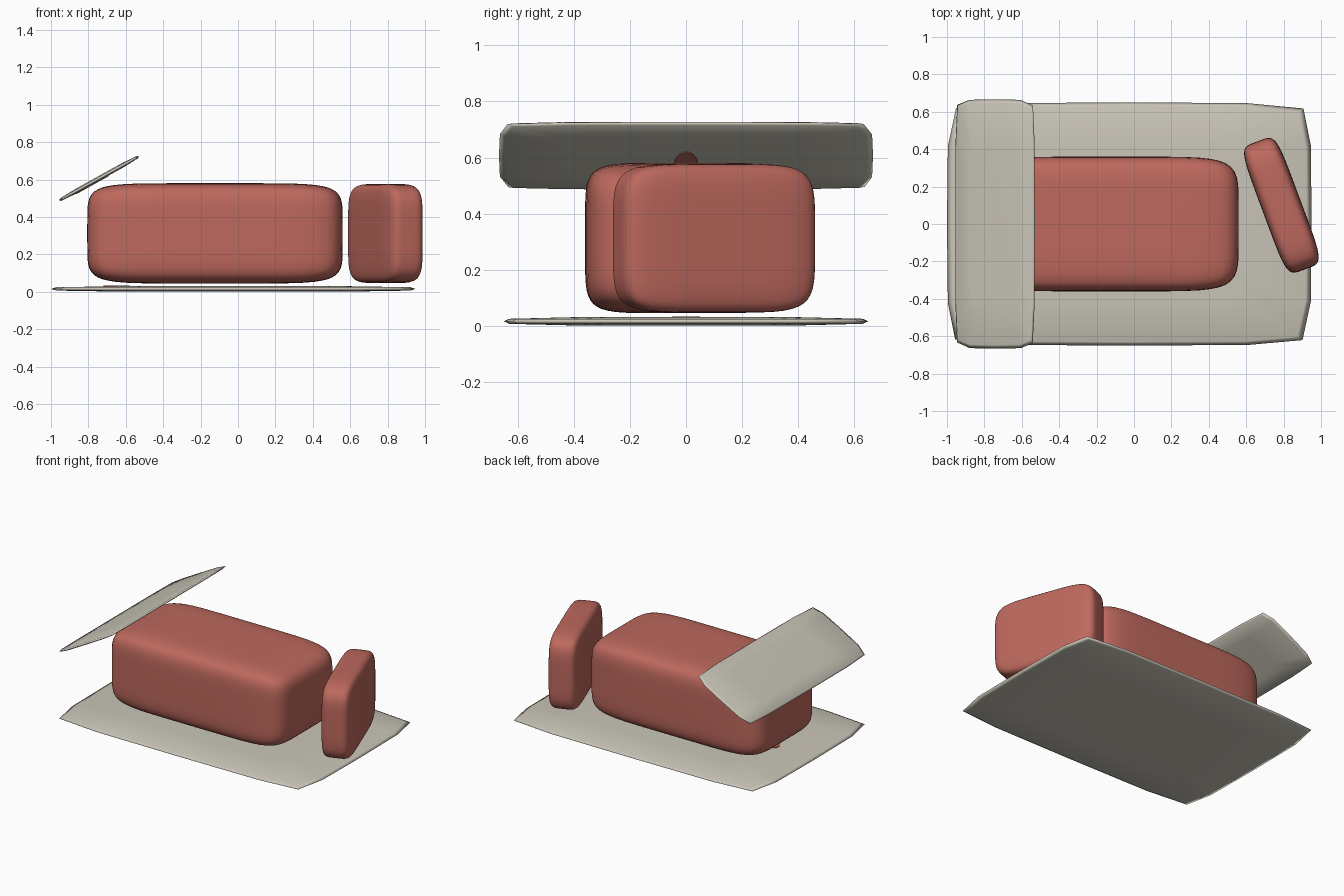
import bpy, bmesh, math
from mathutils import Matrix, Vector

cube = bpy.data.objects.get("Cube")
if cube:
    bpy.data.objects.remove(cube)


def material(name, rgb):
    m = bpy.data.materials.new(name)
    m.use_nodes = True
    m.diffuse_color = (*rgb, 1)
    m.node_tree.nodes["Principled BSDF"].inputs["Base Color"].default_value = (*rgb, 1)
    return m


RED = material("brick red", (0.51, 0.14, 0.11))
PAPER = material("paper grey", (0.59, 0.56, 0.48))


def finish(bm, name, mat, transform, smooth=True):
    bmesh.ops.recalc_face_normals(bm, faces=bm.faces)
    mesh = bpy.data.meshes.new(name)
    for f in bm.faces:
        f.smooth = smooth
    bm.to_mesh(mesh)
    bm.free()
    mesh.materials.append(mat)
    obj = bpy.data.objects.new(name, mesh)
    bpy.context.collection.objects.link(obj)
    obj.matrix_world = transform
    return obj


# Soft block: a gridded cube pulled onto a rounded, slightly bulging box
def soft_block(name, half, transform, power):
    bm = bmesh.new()
    bmesh.ops.create_cube(bm, size=2)
    bmesh.ops.subdivide_edges(bm, edges=bm.edges[:], cuts=19, use_grid_fill=True)
    for v in bm.verts:
        # spread the grid toward the rounded edges
        p = Vector([math.sin(c * math.pi / 2) for c in v.co])
        p /= sum(abs(c) ** power for c in p) ** (1 / power)
        v.co = [c * h for c, h in zip(p, half)]
    return finish(bm, name, RED, transform)


# Sheet: an angular outline that thins out toward its edge
def sheet(name, half, transform):
    quarter = [(1, 0), (0.995, 0.65), (0.955, 0.95), (0.64, 0.995)]
    outline = []
    for i in range(4):
        for x, y in quarter:
            for _ in range(i):
                x, y = -y, x
            # odd turns swap the axes, so mirror the point order instead
            outline.append((x, y))
    outline.sort(key=lambda p: math.atan2(p[1], p[0]))
    bm = bmesh.new()
    rings = []
    for scale, z in ((0.6, -1), (0.97, -0.6), (1, 0), (0.97, 0.6), (0.6, 1)):
        rings.append([bm.verts.new((x * scale * half[0], y * scale * half[1], z * half[2]))
                      for x, y in outline])
    n = len(outline)
    for a, b in zip(rings, rings[1:]):
        for i in range(n):
            j = (i + 1) % n
            bm.faces.new((a[i], a[j], b[j], b[i]))
    bm.faces.new(rings[0][::-1])
    bm.faces.new(rings[-1])
    return finish(bm, name, PAPER, transform)


# Stain: a thin oval plate
def stain(name, rx, ry, transform):
    bm = bmesh.new()
    bmesh.ops.create_cone(bm, cap_ends=True, segments=24, radius1=1, radius2=1, depth=0.006)
    bmesh.ops.scale(bm, vec=(rx, ry, 1), verts=bm.verts)
    return finish(bm, name, RED, transform, smooth=False)


move = Matrix.Translation

# Main block and the cut slice beside it
soft_block("main_block", (0.683, 0.36, 0.268), move((-0.123, 0, 0.313)), 6.5)
soft_block("cut_slice", (0.105, 0.365, 0.265),
           move((0.788, 0.1, 0.312)) @ Matrix.Rotation(math.radians(20.4), 4, "Z"), 5.5)

# Flat sheet below and tilted flap above
sheet("base_sheet", (0.975, 0.65, 0.015), move((-0.025, 0, 0.016)))
flap = move((-0.743, 0, 0.607)) @ Matrix.Rotation(math.radians(-29), 4, "Y")
sheet("tilted_flap", (0.243, 0.667, 0.012), flap)

# Small marks on the inner sides of both sheets
stain("flap_mark", 0.1, 0.043, flap @ move((-0.05, 0, -0.012)))
stain("base_mark", 0.07, 0.05, move((-0.65, 0, 0.031)))
